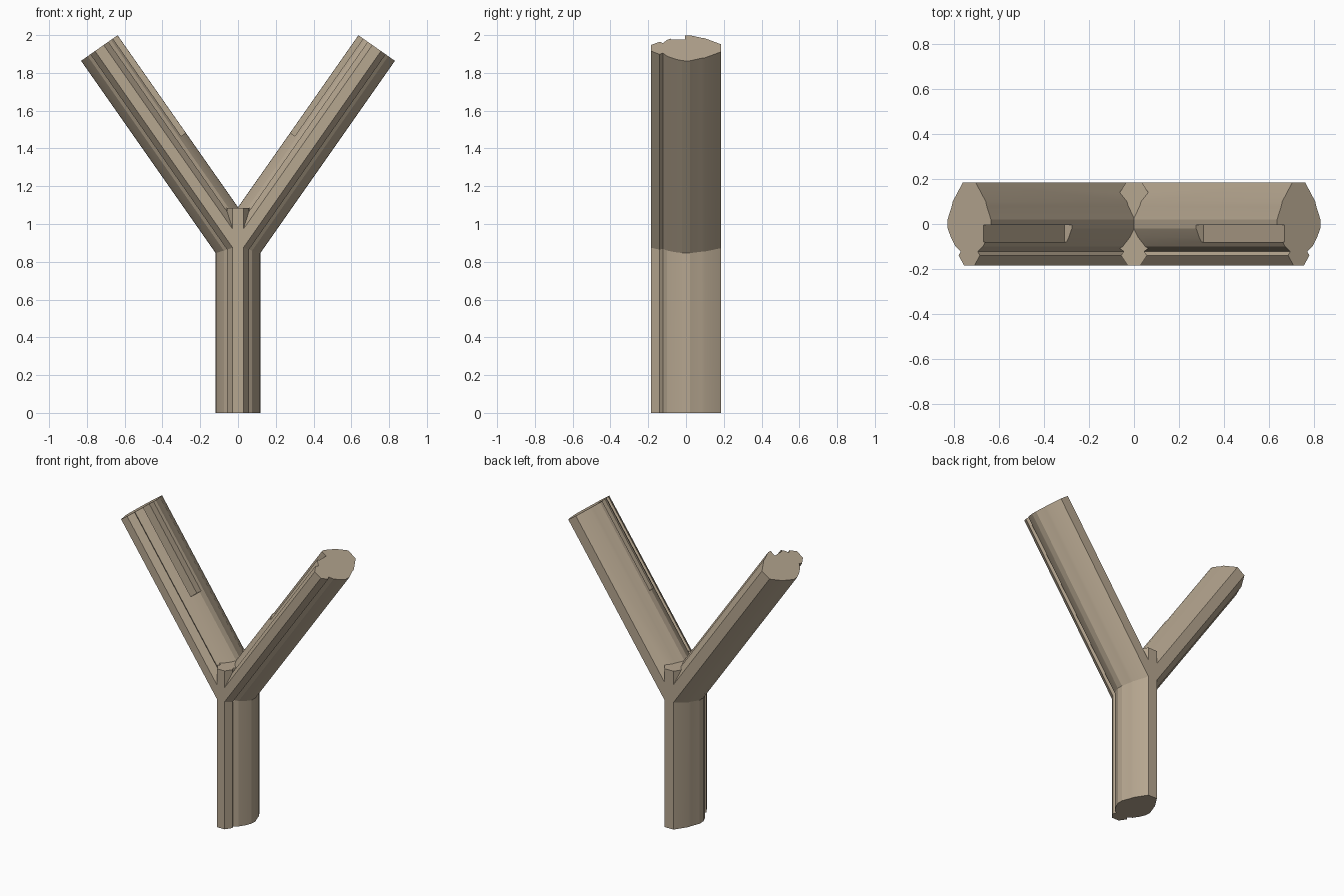
import bpy, bmesh, math
from mathutils import Matrix

if "Cube" in bpy.data.objects:
    bpy.data.objects.remove(bpy.data.objects["Cube"])

wood = bpy.data.materials.new("beige_wood")
wood.diffuse_color = (0.47, 0.385, 0.28, 1)
wood.use_nodes = True
wood.node_tree.nodes["Principled BSDF"].inputs["Base Color"].default_value = wood.diffuse_color

# Half of the gnarled cross-section, front to back (across, depth)
HALF = [(0.028, -0.185), (0.058, -0.14), (0.046, -0.122), (0.075, -0.10),
        (0.10, -0.06), (0.117, -0.02), (0.118, 0.02), (0.095, 0.08),
        (0.09, 0.10), (0.035, 0.185)]
PROFILE = HALF + [(-x, y) for x, y in reversed(HALF)]
TILT = math.radians(35)
FORK_Z = 0.883
ARM_LENGTH = 1.28


def prism(name, outline, z0, z1, matrix=None):
    """Extrude a closed outline along its local z axis."""
    bm = bmesh.new()
    base = bm.faces.new([bm.verts.new((x, y, z0)) for x, y in outline])
    new = bmesh.ops.extrude_face_region(bm, geom=[base])["geom"]
    bmesh.ops.translate(bm, vec=(0, 0, z1 - z0),
                        verts=[v for v in new if isinstance(v, bmesh.types.BMVert)])
    bmesh.ops.recalc_face_normals(bm, faces=bm.faces)
    if matrix:
        bm.transform(matrix)
    mesh = bpy.data.meshes.new(name)
    bm.to_mesh(mesh)
    bm.free()
    mesh.materials.append(wood)
    obj = bpy.data.objects.new(name, mesh)
    bpy.context.collection.objects.link(obj)
    return obj


def combine(target, tool, operation):
    """Apply an exact boolean and discard the tool object."""
    mod = target.modifiers.new(operation.lower(), 'BOOLEAN')
    mod.operation, mod.solver, mod.object = operation, 'EXACT', tool
    bpy.context.view_layer.objects.active = target
    bpy.ops.object.modifier_apply(modifier=mod.name)
    bpy.data.objects.remove(tool)


# Upright trunk
trunk = prism("forked_trunk", PROFILE, 0, 1.085)

# Two leaning arms, each with a long notch on its inner side
for side, name in ((1, "right_arm"), (-1, "left_arm")):
    place = Matrix.Translation((0, 0, FORK_Z)) @ Matrix.Rotation(side * TILT, 4, 'Y')
    arm = prism(name, PROFILE, 0, ARM_LENGTH, place)
    a, b = -0.2 * side, -0.077 * side
    notch = prism("notch_cutter", [(a, -0.08), (b, -0.08), (b, -0.004), (a, -0.004)],
                  0.65, ARM_LENGTH + 0.1, place)
    notch.hide_render = True
    combine(arm, notch, 'DIFFERENCE')
    combine(trunk, arm, 'UNION')

# Soft facets with crisp ridges
bpy.ops.object.select_all(action='DESELECT')
trunk.select_set(True)
bpy.context.view_layer.objects.active = trunk
bpy.ops.object.shade_smooth_by_angle(angle=math.radians(20))
